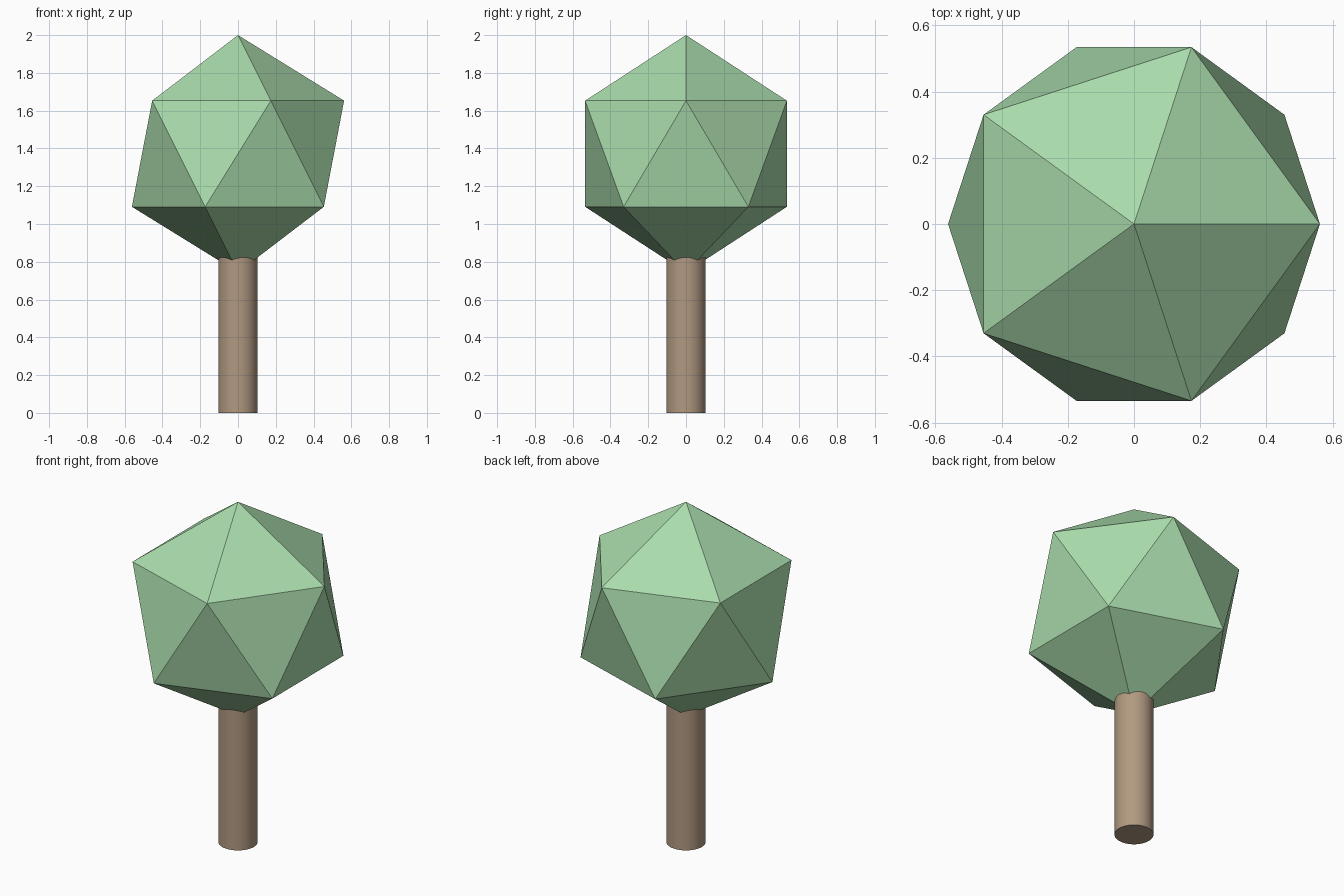
import bpy
import math

cube = bpy.data.objects.get("Cube")
if cube:
    bpy.data.objects.remove(cube, do_unlink=True)


def make_material(name, rgb):
    mat = bpy.data.materials.new(name)
    mat.use_nodes = True
    colour = (*rgb, 1.0)
    mat.diffuse_color = colour
    mat.node_tree.nodes["Principled BSDF"].inputs["Base Color"].default_value = colour
    return mat


def finish(name, mat):
    obj = bpy.context.object
    obj.name = name
    obj.data.materials.append(mat)
    return obj


TRUNK_RADIUS, TRUNK_TOP = 0.104, 1.0
CROWN_RADIUS = 0.628

# Trunk: smooth cylinder whose top is buried in the crown
bpy.ops.mesh.primitive_cylinder_add(
    vertices=32, radius=TRUNK_RADIUS, depth=TRUNK_TOP, location=(0, 0, TRUNK_TOP / 2))
finish("trunk", make_material("bark brown", (0.44, 0.32, 0.22)))
bpy.ops.object.shade_smooth_by_angle(angle=math.radians(40))

# Crown: flat-faced icosahedron reaching the full height
bpy.ops.mesh.primitive_ico_sphere_add(
    subdivisions=1, radius=CROWN_RADIUS, location=(0, 0, 2 - CROWN_RADIUS))
finish("crown", make_material("leaf green", (0.40, 0.71, 0.41)))
bpy.ops.object.shade_flat()
